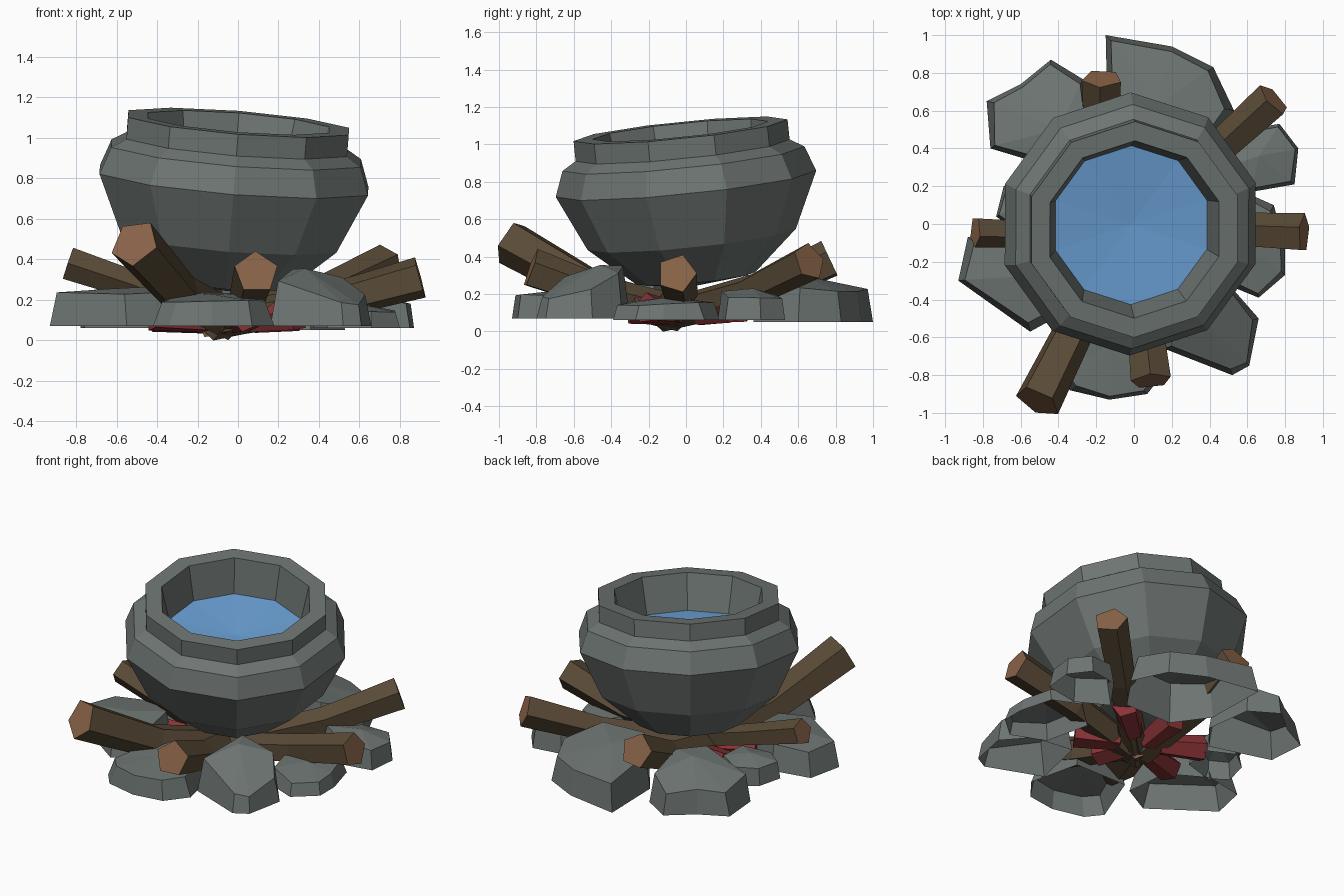
import bpy, bmesh, math, random
from mathutils import Vector, Matrix

if "Cube" in bpy.data.objects:
    bpy.data.objects.remove(bpy.data.objects["Cube"])

random.seed(4)


def material(name, rgb):
    m = bpy.data.materials.new(name)
    m.diffuse_color = (*rgb, 1)
    m.use_nodes = True
    m.node_tree.nodes["Principled BSDF"].inputs["Base Color"].default_value = m.diffuse_color
    return m


GREY = material("stone grey", (0.152, 0.176, 0.167))
WATER = material("water blue", (0.14, 0.34, 0.64))
BARK = material("bark brown", (0.102, 0.07, 0.038))
CUT = material("cut wood", (0.25, 0.125, 0.065))
RED = material("ember red", (0.25, 0.033, 0.037))


def finish(bm, name, mats):
    bmesh.ops.recalc_face_normals(bm, faces=bm.faces[:])
    me = bpy.data.meshes.new(name)
    bm.to_mesh(me)
    bm.free()
    ob = bpy.data.objects.new(name, me)
    bpy.context.collection.objects.link(ob)
    for m in mats:
        me.materials.append(m)
    return ob


def bridge(bm, a, b):
    n = len(a)
    return [bm.faces.new((a[i], a[(i + 1) % n], b[(i + 1) % n], b[i])) for i in range(n)]


def fan(bm, ring, tip):
    v = bm.verts.new(tip)
    n = len(ring)
    for i in range(n):
        bm.faces.new((ring[i], ring[(i + 1) % n], v))


# Pot: ten-sided lathe, tilted; heights are relative to the widest ring
SIDES = 10
TILT = (Matrix.Translation((-0.02, 0, 0.79)) @
        Vector((0, 0, 1)).rotation_difference(Vector((0.08, -0.102, 1))).to_matrix().to_4x4())


def pot_ring(bm, r, z):
    return [bm.verts.new(TILT @ Vector((r * math.cos(a), r * math.sin(a), z)))
            for a in (math.pi / 2 + i * math.tau / SIDES for i in range(SIDES))]


profile = [(0.32, -0.51), (0.56, -0.30), (0.70, 0.0), (0.65, 0.135), (0.575, 0.18),
           (0.575, 0.288), (0.472, 0.288), (0.415, 0.02)]
bm = bmesh.new()
rings = [pot_ring(bm, r, z) for r, z in profile]
for a, b in zip(rings, rings[1:]):
    bridge(bm, a, b)
fan(bm, rings[0], TILT @ Vector((0, 0, -0.55)))
fan(bm, rings[-1], TILT @ Vector((0, 0, -0.04)))
finish(bm, "cooking_pot", [GREY])

# Water surface, slightly dished
bm = bmesh.new()
fan(bm, pot_ring(bm, 0.423, 0.06), TILT @ Vector((0, 0, 0.03)))
water = finish(bm, "water", [WATER])
if water.data.polygons[0].normal.z < 0:
    water.data.flip_normals()


# Logs: bent five-sided prisms with pale cut ends
def prism(name, path, radii, turn, mats, n=5):
    path = [Vector(p) for p in path]
    bm = bmesh.new()
    rings = []
    for i, p in enumerate(path):
        d = (path[min(i + 1, len(path) - 1)] - path[max(i - 1, 0)]).normalized()
        side = d.cross(Vector((0, 0, 1))).normalized()
        up = side.cross(d)
        rings.append([bm.verts.new(p + radii[i] * (side * math.sin(a) + up * math.cos(a)))
                      for a in (turn + k * math.tau / n for k in range(n))])
    for a, b in zip(rings, rings[1:]):
        bridge(bm, a, b)
    for r in (rings[0], rings[-1]):
        bm.faces.new(r).material_index = len(mats) - 1
    finish(bm, name, mats)


logs = [  # outer end, middle, inner end, end radius, turn
    ((-0.51, -0.94, 0.48), (-0.28, -0.48, 0.22), (-0.05, -0.02, 0.10), 0.128, 0.5),
    ((0.09, -0.83, 0.335), (0.05, -0.45, 0.20), (-0.06, -0.02, 0.10), 0.112, 0.0),
    ((0.90, -0.05, 0.31), (0.45, -0.03, 0.19), (-0.10, -0.10, 0.09), 0.108, 0.3),
    ((0.74, 0.66, 0.375), (0.40, 0.35, 0.22), (-0.12, -0.12, 0.09), 0.105, 0.2),
    ((-0.17, 0.77, 0.385), (-0.17, 0.42, 0.22), (-0.12, -0.08, 0.09), 0.11, 0.1),
    ((-0.84, -0.04, 0.38), (-0.45, -0.05, 0.25), (-0.02, -0.08, 0.11), 0.085, 0.3),
]
for i, (a, b, c, r, t) in enumerate(logs):
    prism(f"log_{i + 1}", (a, b, c), (r, r * 0.85, r * 0.8), t, [BARK, CUT])

# Charred log stub at the lowest point of the fire
prism("charred_stub", ((-0.13, -0.13, 0.085), (0.12, 0.1, 0.13)), (0.087, 0.08), math.pi, [BARK])

# Embers: short red chunks between the logs
embers = [(0.17, 0.16, 0.7), (0.18, -0.13, -0.6), (-0.29, 0.10, 2.8),
          (-0.29, -0.12, 3.5), (-0.06, 0.18, 1.5), (0.0, -0.16, -1.3)]
for i, (x, y, a) in enumerate(embers):
    d = Vector((math.cos(a), math.sin(a), 0.1)) * 0.14
    c = Vector((x, y, 0.11))
    prism(f"ember_{i + 1}", (c - d, c + d), (0.065, 0.085), random.random(), [RED])


# Hearth stones: faceted shells, low on the outside and rising towards the fire
def stone(name, outline, base, shoulder, peak):
    c = sum((Vector(p) for p in outline), Vector((0, 0))) / len(outline)
    bm = bmesh.new()
    low = [bm.verts.new((x, y, base)) for x, y in outline]
    top = []
    for x, y in outline:
        p = c + (Vector((x, y)) - c) * random.uniform(0.84, 0.92)
        t = min(1, max(0, 0.5 + (c.length - p.length) / 0.4))
        z = shoulder * 0.88 + (peak[2] - shoulder * 0.88) * t + random.uniform(-0.012, 0.012)
        top.append(bm.verts.new((p.x, p.y, z)))
    bridge(bm, low, top)
    fan(bm, top, peak)
    finish(bm, name, [GREY])


stones = [
    ([(-0.15, 1.0), (0.20, 0.94), (0.42, 0.83), (0.53, 0.60), (0.36, 0.36), (0.02, 0.36), (-0.14, 0.58)],
     0.05, 0.25, (0.12, 0.62, 0.30)),
    ([(-0.78, 0.65), (-0.60, 0.74), (-0.44, 0.87), (-0.26, 0.76), (-0.22, 0.45), (-0.36, 0.28), (-0.76, 0.40)],
     0.06, 0.23, (-0.40, 0.50, 0.31)),
    ([(0.58, 0.50), (0.77, 0.53), (0.87, 0.40), (0.85, 0.21), (0.62, 0.17), (0.42, 0.28)],
     0.06, 0.19, (0.66, 0.36, 0.23)),
    ([(0.56, 0.18), (0.74, 0.10), (0.80, -0.12), (0.80, -0.27), (0.66, -0.39), (0.44, -0.30), (0.37, 0.0)],
     0.06, 0.16, (0.60, -0.12, 0.18)),
    ([(0.16, -0.66), (0.52, -0.80), (0.61, -0.75), (0.66, -0.50), (0.52, -0.34), (0.24, -0.30)],
     0.07, 0.21, (0.33, -0.46, 0.355)),
    ([(-0.42, -0.78), (-0.34, -0.88), (-0.13, -0.93), (0.07, -0.90), (0.18, -0.76), (0.10, -0.42), (-0.28, -0.42)],
     0.07, 0.205, (-0.12, -0.64, 0.225)),
    ([(-0.93, -0.30), (-0.88, -0.07), (-0.62, -0.02), (-0.38, -0.16), (-0.35, -0.46), (-0.55, -0.57)],
     0.07, 0.26, (-0.62, -0.28, 0.255)),
    ([(-0.73, 0.04), (-0.69, 0.20), (-0.56, 0.30), (-0.40, 0.22), (-0.42, 0.02), (-0.62, -0.04)],
     0.07, 0.20, (-0.56, 0.12, 0.23)),
]
for i, s in enumerate(stones):
    stone(f"hearth_stone_{i + 1}", *s)
